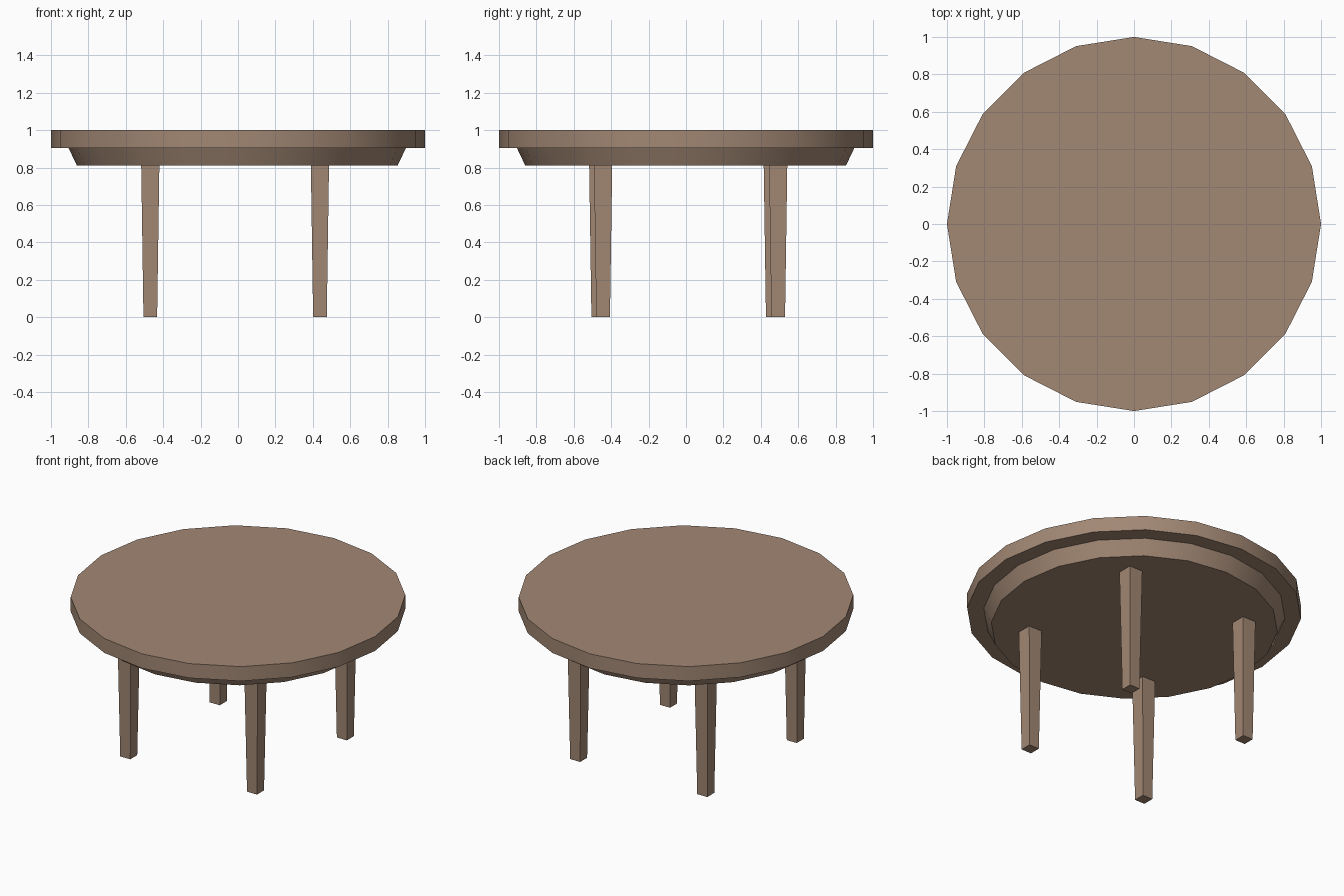
import bpy
import math

cube = bpy.data.objects.get("Cube")
if cube:
    bpy.data.objects.remove(cube, do_unlink=True)

# Warm brown wood used on every part
wood = bpy.data.materials.new("brown wood")
wood.use_nodes = True
colour = (0.36, 0.245, 0.175, 1)
wood.diffuse_color = colour
wood.node_tree.nodes["Principled BSDF"].inputs["Base Color"].default_value = colour


def tapered(name, sides, bottom_radius, top_radius, z0, z1, x=0, y=0, turn=0):
    """Closed, tapered prism between two heights."""
    bpy.ops.mesh.primitive_cone_add(
        vertices=sides, radius1=bottom_radius, radius2=top_radius,
        depth=z1 - z0, location=(x, y, (z0 + z1) / 2), rotation=(0, 0, turn))
    part = bpy.context.object
    part.name = name
    part.data.materials.append(wood)
    bpy.ops.object.shade_smooth_by_angle(angle=math.radians(30))
    return part


# Round top and the sloped rim beneath it
tapered("table_top", 20, 1, 1, 0.905, 1)
tapered("under_rim", 20, 0.857, 0.902, 0.81, 0.905, x=-0.004, y=-0.002)

# Square legs, narrower at the foot, set slightly unevenly
corner = math.sqrt(2)
legs = {
    "front_left_leg": (0.438, -0.443),
    "back_left_leg": (0.438, 0.493),
    "front_right_leg": (-0.469, -0.469),
    "back_right_leg": (-0.469, 0.464),
}
for name, (x, y) in legs.items():
    tapered(name, 4, 0.0365 * corner, 0.0485 * corner, 0, 0.81, x, y, math.pi / 4)
